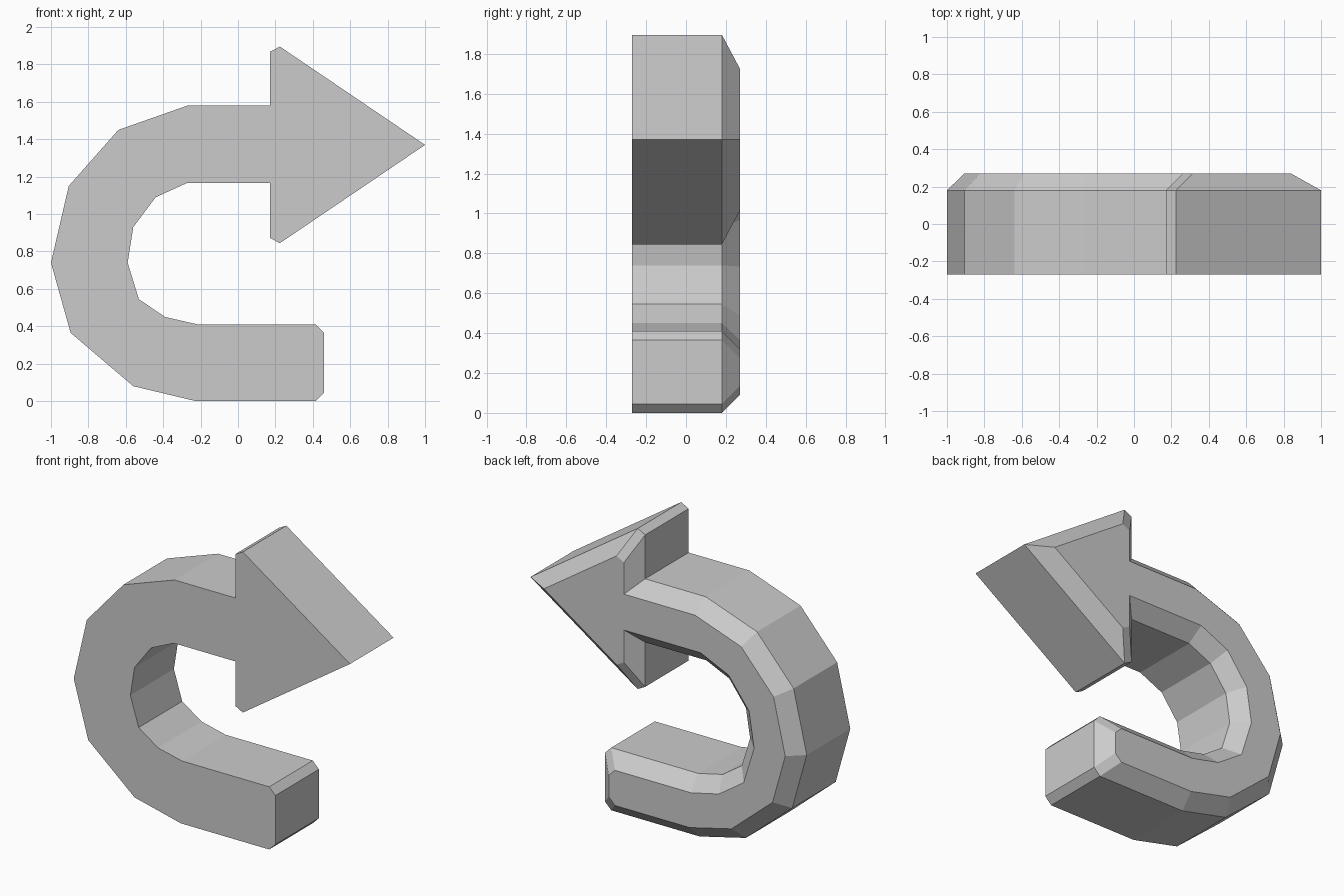
import bpy
import bmesh
from mathutils import Vector

if "Cube" in bpy.data.objects:
    bpy.data.objects.remove(bpy.data.objects["Cube"], do_unlink=True)

FRONT, RIM, BACK = -0.27, 0.18, 0.27
INSET = BACK - RIM

# Clockwise outline (x, z, corner cut): outer bend, arrowhead, inner bend, tail
outline = [
    (-0.225, 0, 0), (-0.56, 0.08, 0), (-0.895, 0.365, 0), (-1, 0.74, 0),
    (-0.905, 1.15, 0), (-0.64, 1.45, 0), (-0.27, 1.58, 0),
    (0.17, 1.58, 0), (0.17, 1.932, 0.065), (1, 1.37, 0),
    (0.17, 0.808, 0.065), (0.17, 1.165, 0),
    (-0.275, 1.165, 0), (-0.44, 1.09, 0), (-0.56, 0.93, 0), (-0.59, 0.74, 0),
    (-0.53, 0.545, 0), (-0.39, 0.45, 0), (-0.215, 0.41, 0),
    (0.46, 0.41, 0.045), (0.46, 0, 0.045),
]


def ring(bm, y, inset):
    """Mitre the outline inwards, then cut the marked corners."""
    verts = []
    for i, (x, z, cut) in enumerate(outline):
        p = Vector((x, z))
        before = (p - Vector(outline[i - 1][:2])).normalized()
        after = (Vector(outline[(i + 1) % len(outline)][:2]) - p).normalized()
        n1 = Vector((before.y, -before.x))
        n2 = Vector((after.y, -after.x))
        p += (n1 + n2) * inset / (1 + n1.dot(n2))
        corners = [p - before * cut, p + after * cut] if cut else [p]
        verts += [bm.verts.new((c.x, y, c.y)) for c in corners]
    return verts


# Curved arrow with a bevelled back rim
bm = bmesh.new()
rings = [ring(bm, FRONT, 0), ring(bm, RIM, 0), ring(bm, BACK, INSET)]
bm.faces.new(rings[0])
bm.faces.new(rings[-1])
for a, b in zip(rings, rings[1:]):
    for i in range(len(a)):
        bm.faces.new((a[i - 1], a[i], b[i], b[i - 1]))
bmesh.ops.recalc_face_normals(bm, faces=bm.faces)
mesh = bpy.data.meshes.new("curved_arrow")
bm.to_mesh(mesh)
bm.free()
arrow = bpy.data.objects.new("curved_arrow", mesh)
bpy.context.collection.objects.link(arrow)

# Plain grey
grey = bpy.data.materials.new("light_grey")
grey.use_nodes = True
colour = (0.6, 0.6, 0.6, 1)
grey.diffuse_color = colour
grey.node_tree.nodes["Principled BSDF"].inputs["Base Color"].default_value = colour
mesh.materials.append(grey)
